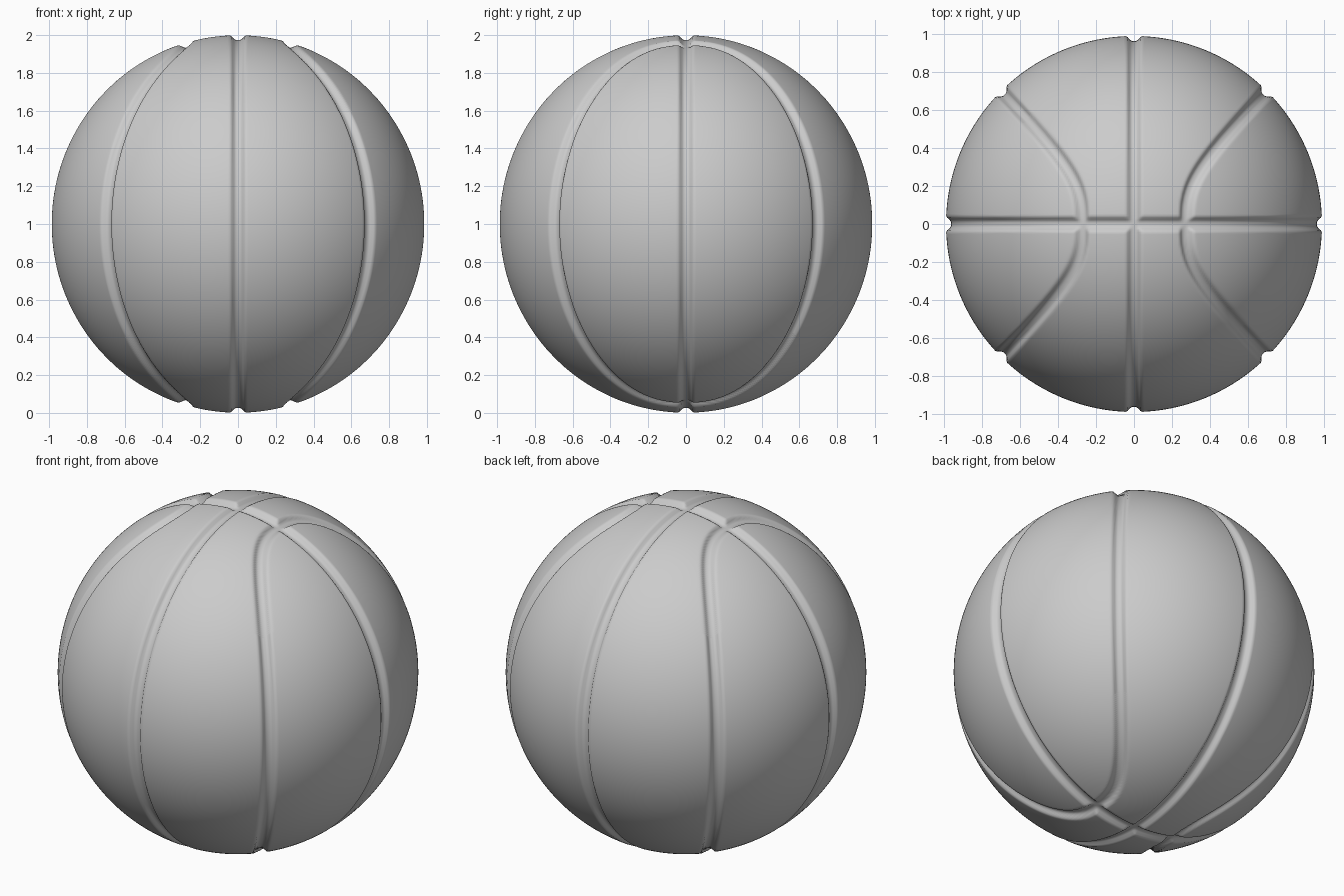
import bpy
import bmesh
import math
from mathutils import Vector

if "Cube" in bpy.data.objects:
    bpy.data.objects.remove(bpy.data.objects["Cube"])

RADIUS_XY, RADIUS_Z = 0.987, 1.0
DEPTH, FLOOR, RIM = 0.026, 0.012, 0.042   # groove depth, half floor, half width


def curved_seam_distance(p, n):
    # Signed field of the bowed seam, divided by its slope along the surface
    x, y = abs(p.x), abs(p.y)
    field = x ** 3 - 0.94 * y ** 3 - 0.02
    grad = Vector((3 * x * x, -2.82 * y * y, 0))
    n = Vector((abs(n.x), abs(n.y), abs(n.z)))
    slope = (grad - n * grad.dot(n)).length
    return abs(field) / max(slope, 1e-4)


def groove(d):
    t = min(max((RIM - d) / (RIM - FLOOR), 0.0), 1.0)
    return DEPTH * t * t * (3 - 2 * t)


# Even quad sphere whose grid lines follow the two straight seams
bm = bmesh.new()
bmesh.ops.create_cube(bm, size=2)
bmesh.ops.subdivide_edges(bm, edges=bm.edges[:], cuts=139, use_grid_fill=True)
for v in bm.verts:
    n = Vector([math.tan(c * math.pi / 4) for c in v.co]).normalized()
    p = n * 0.985
    # Two great-circle seams and the mirrored pair of bowed seams
    sink = max(groove(abs(p.x)), groove(abs(p.y)),
               groove(curved_seam_distance(p, n)))
    v.co = Vector((n.x * (RADIUS_XY - sink),
                   n.y * (RADIUS_XY - sink),
                   n.z * (RADIUS_Z - sink) + 1.0))
for f in bm.faces:
    f.smooth = True
bmesh.ops.recalc_face_normals(bm, faces=bm.faces[:])

# Ball
mesh = bpy.data.meshes.new("ball")
bm.to_mesh(mesh)
bm.free()
ball = bpy.data.objects.new("ball", mesh)
bpy.context.collection.objects.link(ball)
